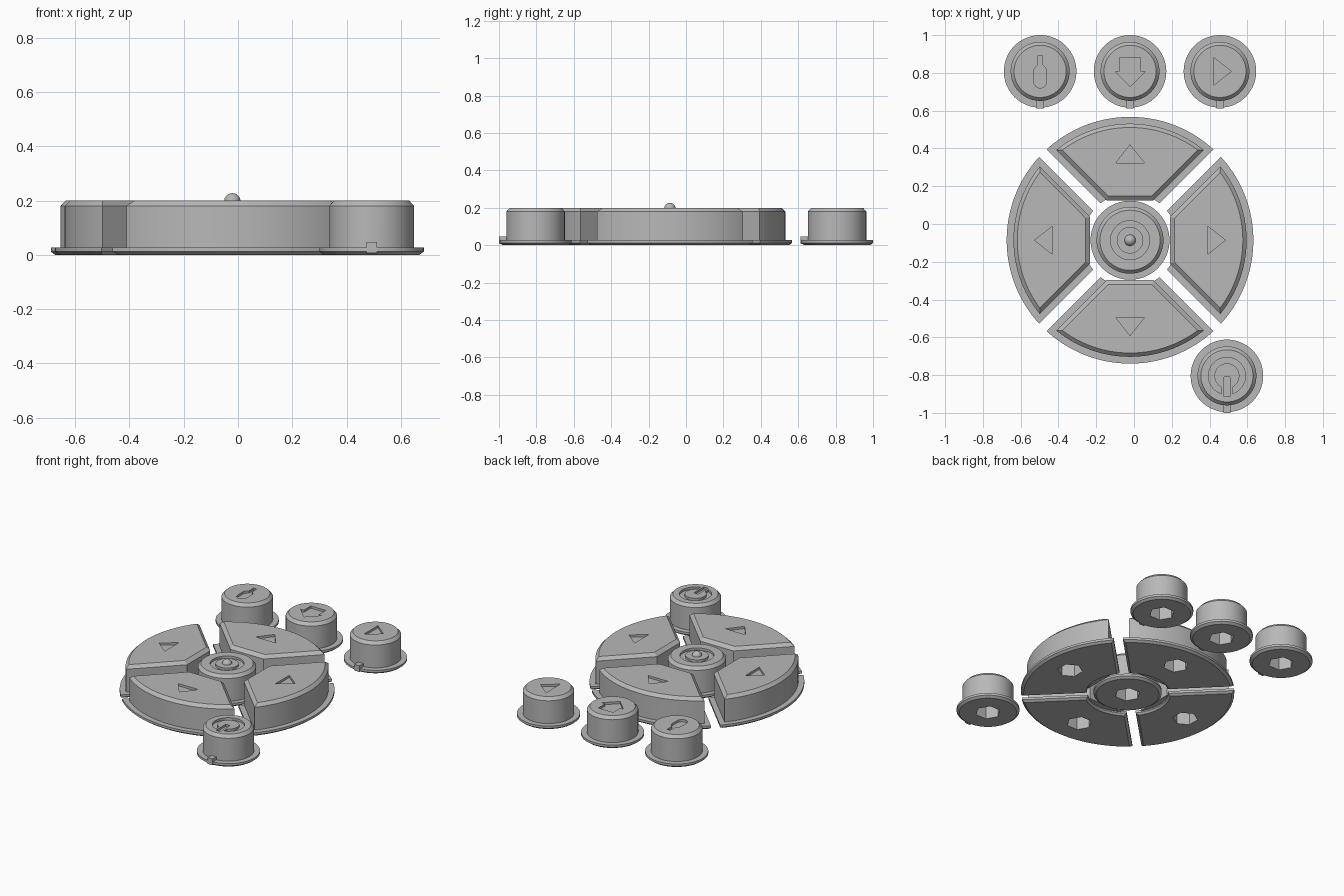
import bpy, bmesh
from math import sin, cos, pi, sqrt, atan2, asin

old = bpy.data.objects.get("Cube")
if old:
    bpy.data.objects.remove(old, do_unlink=True)

grey = bpy.data.materials.new("plain grey")
grey.use_nodes = True
COLOUR = (0.48, 0.48, 0.48, 1)
grey.diffuse_color = COLOUR
grey.node_tree.nodes["Principled BSDF"].inputs["Base Color"].default_value = COLOUR

TOP, DEPTH, RIM = 0.2, 0.015, 0.027
PAD = (-0.021, -0.086, 0)


def arc(r, a, b, n=48, cx=0, cy=0):
    return [(cx + r * cos(a + (b - a) * i / n), cy + r * sin(a + (b - a) * i / n))
            for i in range(n + 1)]


def circle(r, n=72, cy=0):
    return arc(r, 0, 2 * pi, n, 0, cy)[:-1]


def loft(name, layers, loc=(0, 0, 0), turn=0):
    """Skin a stack of (outline, z) layers and cap both ends."""
    bm = bmesh.new()
    rings = [[bm.verts.new((x, y, z)) for x, y in pts] for pts, z in layers]
    n = len(rings[0])
    for lo, hi in zip(rings, rings[1:]):
        for i in range(n):
            j = (i + 1) % n
            bm.faces.new((lo[i], lo[j], hi[j], hi[i]))
    bm.faces.new(rings[0][::-1])
    bm.faces.new(rings[-1])
    bmesh.ops.recalc_face_normals(bm, faces=bm.faces)
    me = bpy.data.meshes.new(name)
    bm.to_mesh(me)
    bm.free()
    me.materials.append(grey)
    ob = bpy.data.objects.new(name, me)
    ob.location = loc
    ob.rotation_euler.z = turn
    bpy.context.collection.objects.link(ob)
    return ob


def combine(ob, other, operation):
    """Apply a boolean and discard the second object."""
    other.hide_render = True
    other.location, other.rotation_euler = ob.location, ob.rotation_euler
    mod = ob.modifiers.new("cut", 'BOOLEAN')
    mod.operation, mod.solver, mod.object = operation, 'EXACT', other
    bpy.context.view_layer.update()
    bpy.context.view_layer.objects.active = ob
    bpy.ops.object.modifier_apply(modifier=mod.name)
    bpy.data.objects.remove(other, do_unlink=True)


def prism(outline, z0, z1):
    return loft("cutter", [(outline, z0), (outline, z1)])


def engrave(ob, outline):
    combine(ob, prism(outline, TOP - DEPTH, TOP + 0.05), 'DIFFERENCE')


def socket(ob, cy=0):
    combine(ob, prism(circle(0.078, 6, cy), -0.05, 0.1), 'DIFFERENCE')


def smooth(ob):
    bpy.ops.object.select_all(action='DESELECT')
    ob.select_set(True)
    bpy.context.view_layer.objects.active = ob
    bpy.ops.object.shade_smooth_by_angle(angle=0.5)


def round_button(name, loc, flange, body, groove=()):
    steps = [(flange - 0.016, 0), (flange, 0.012), (flange, RIM), (body, RIM),
             (body, TOP - 0.02), (body - 0.018, TOP), *groove]
    return loft(name, [(circle(r), z) for r, z in steps], loc)


# Wedge outlines point along +y, with straight sides on y = |x| + d
def edge_angle(r, d):
    x = (sqrt(2 * r * r - d * d) - d) / 2
    return atan2(x + d, x)


def flange_outline(inner, outer, d):
    a, b = edge_angle(outer, d), edge_angle(inner, d)
    return arc(outer, a, pi - a) + arc(inner, pi - b, b, 24)


def body_outline(inner, outer, d):
    a = edge_angle(outer, d)
    return arc(outer, a, pi - a) + [(d - inner, inner), (inner - d, inner)]


# Four direction wedges
for k, side in enumerate(("back", "right", "front", "left")):
    turn = -k * pi / 2
    if side in ("right", "left"):
        side = "left" if side == "right" else "right"
    wedge = loft(side + "_direction_key", [
        (flange_outline(0.262, 0.637, 0.062), 0),
        (flange_outline(0.25, 0.653, 0.04), 0.012),
        (flange_outline(0.25, 0.653, 0.04), RIM)], PAD, turn)
    body = loft("wedge_body", [
        (body_outline(0.211, 0.617, 0.088), 0.02),
        (body_outline(0.211, 0.617, 0.088), TOP - 0.02),
        (body_outline(0.235, 0.597, 0.118), TOP)])
    combine(wedge, body, 'UNION')
    engrave(wedge, [(-0.075, 0.41), (0.075, 0.41), (0, 0.505)])
    socket(wedge, 0.46)
    smooth(wedge)

# Centre key with a ring groove and a raised ball
centre = round_button("centre_key", PAD, 0.209, 0.177,
                      [(0.103, TOP), (0.103, TOP - DEPTH), (0.07, TOP - DEPTH), (0.07, TOP)])
socket(centre)
smooth(centre)
bpy.ops.mesh.primitive_uv_sphere_add(segments=32, ring_count=16, radius=0.03,
                                     location=(PAD[0], PAD[1], TOP - 0.003))
ball = bpy.context.object
ball.name = "centre_ball"
ball.data.materials.append(grey)
bpy.ops.object.shade_smooth()

# Engraved symbols
bottle = ([(0.012, 0.085), (-0.012, 0.085), (-0.012, 0.035)]
          + arc(0.034, pi * 0.8, pi, 6, 0, 0.0)
          + arc(0.034, pi, 2 * pi, 16, 0, -0.054)
          + arc(0.034, 0, pi * 0.2, 6, 0, 0.0) + [(0.012, 0.035)])
down_arrow = [(-0.055, 0.073), (-0.055, 0), (-0.08, 0), (0, -0.08),
              (0.08, 0), (0.055, 0), (0.055, 0.073)]
play = [(-0.035, -0.075), (0.06, 0), (-0.035, 0.075)]
g, h = asin(0.03 / 0.098), asin(0.03 / 0.066)
power_ring = (arc(0.098, g - pi / 2, 1.5 * pi - g)
              + arc(0.066, 1.5 * pi - h, h - pi / 2))
power_bar = [(-0.016, -0.11), (0.016, -0.11), (0.016, -0.005), (-0.016, -0.005)]

# Small round buttons, each with a locating tab at the front
for name, x, y, symbols in (
        ("bottle_button", -0.497, 0.808, [bottle]),
        ("down_button", -0.021, 0.808, [down_arrow]),
        ("play_button", 0.455, 0.808, [play]),
        ("power_button", 0.492, -0.804, [power_ring, power_bar])):
    button = round_button(name, (x, y, 0), 0.192, 0.156)
    tab = [(-0.019, -0.196), (0.019, -0.196), (0.019, -0.14), (-0.019, -0.14)]
    combine(button, prism(tab, 0.006, 0.048), 'UNION')
    for outline in symbols:
        engrave(button, outline)
    socket(button)
    smooth(button)
